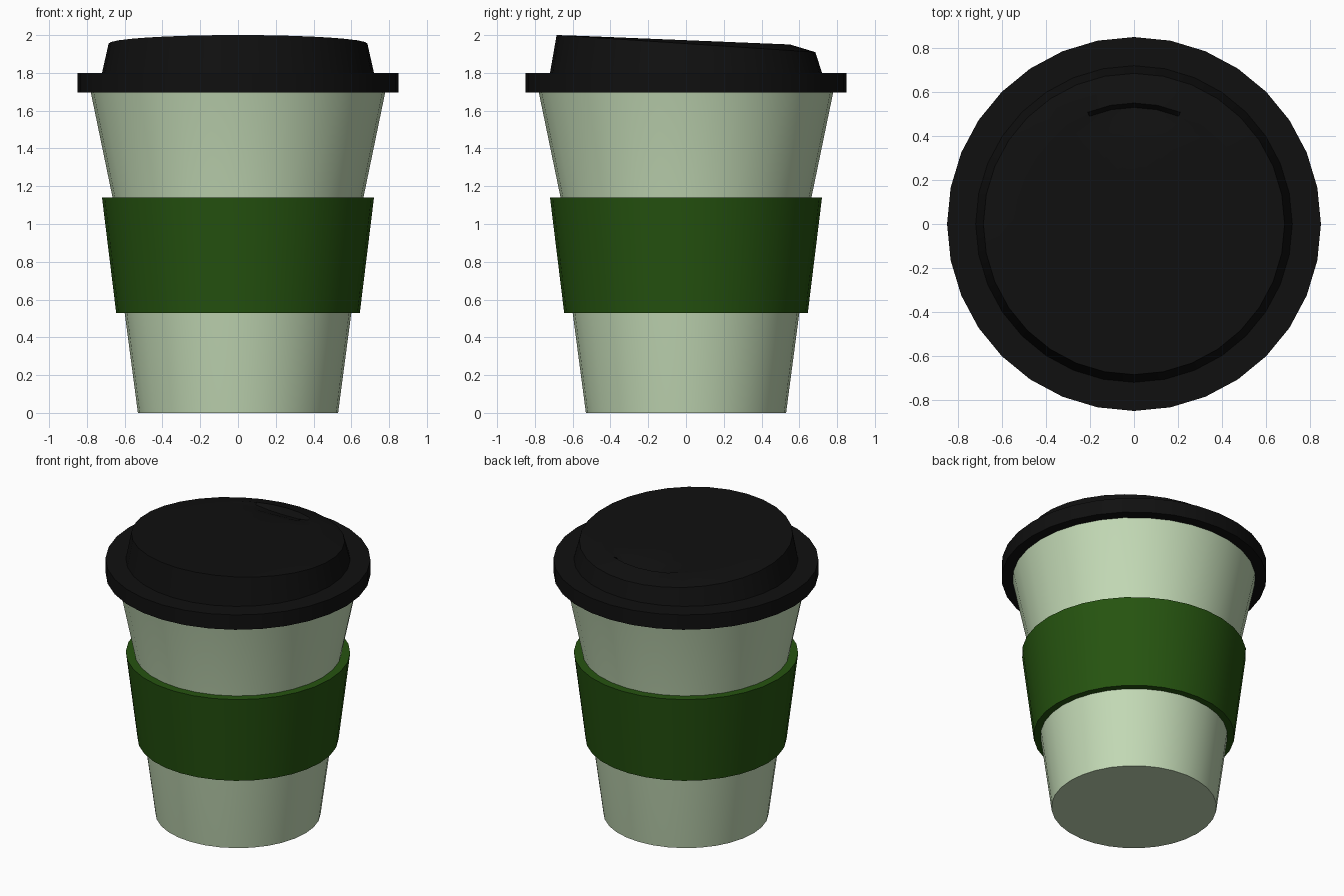
import bpy, bmesh, math

if "Cube" in bpy.data.objects:
    bpy.data.objects.remove(bpy.data.objects["Cube"])

SIDES = 32


def material(name, colour):
    m = bpy.data.materials.new(name)
    m.diffuse_color = (*colour, 1)
    m.use_nodes = True
    m.node_tree.nodes["Principled BSDF"].inputs["Base Color"].default_value = m.diffuse_color
    return m


def revolve(name, profile, mat, height=None, closed=False):
    """Lathe (radius, z) points round z; height(r, z, angle) may reshape z."""
    bm = bmesh.new()
    rings = []
    for r, z in profile:
        if r == 0:
            rings.append([bm.verts.new((0, 0, z))] * SIDES)
            continue
        ring = []
        for i in range(SIDES):
            a = 2 * math.pi * i / SIDES
            h = height(r, z, a) if height else z
            ring.append(bm.verts.new((r * math.cos(a), r * math.sin(a), h)))
        rings.append(ring)
    pairs = list(zip(rings, rings[1:]))
    if closed:
        pairs.append((rings[-1], rings[0]))
    for lo, hi in pairs:
        for i in range(SIDES):
            j = (i + 1) % SIDES
            quad = list(dict.fromkeys((lo[i], lo[j], hi[j], hi[i])))
            bm.faces.new(quad)
    bmesh.ops.recalc_face_normals(bm, faces=bm.faces)
    mesh = bpy.data.meshes.new(name)
    bm.to_mesh(mesh)
    bm.free()
    mesh.materials.append(mat)
    obj = bpy.data.objects.new(name, mesh)
    bpy.context.collection.objects.link(obj)
    bpy.ops.object.select_all(action='DESELECT')
    obj.select_set(True)
    bpy.context.view_layer.objects.active = obj
    bpy.ops.object.shade_smooth_by_angle(angle=math.radians(30))
    return obj


pale_green = material("pale_green", (0.54, 0.69, 0.46))
dark_green = material("dark_green", (0.019, 0.088, 0.005))
black = material("black", (0.005, 0.005, 0.005))

# Tapered cup body
revolve("cup", [(0, 0), (0.53, 0), (0.60, 0.53), (0.663, 1.135), (0.78, 1.70)],
        pale_green)

# Heat sleeve, a thick band round the cup
revolve("sleeve", [(0.60, 0.53), (0.645, 0.53), (0.72, 1.14), (0.662, 1.14)],
        dark_green, closed=True)


# Lid: flat rim, sloping dome and tilted top with a sip dimple at the back
def lid_height(r, z, a):
    y = r * math.sin(a)
    if z < 1.9:
        return z
    if r > 0.6:
        return 1.955 - 0.066 * y
    h = 1.973 - 0.041 * y
    off = abs(a - math.pi / 2)
    depth = {0.53: 0.045, 0.49: 0.035, 0.44: 0.015}.get(r, 0)
    if off < 0.42:
        h -= depth * math.cos(off / 0.42 * math.pi / 2) ** 0.6
    return h


revolve("lid", [(0, 1.695), (0.85, 1.695), (0.85, 1.80), (0.72, 1.80),
                (0.685, 1.955), (0.55, 1.97), (0.53, 1.97), (0.49, 1.97),
                (0.44, 1.97), (0.38, 1.97), (0.2, 1.97), (0, 1.973)],
        black, height=lid_height)
